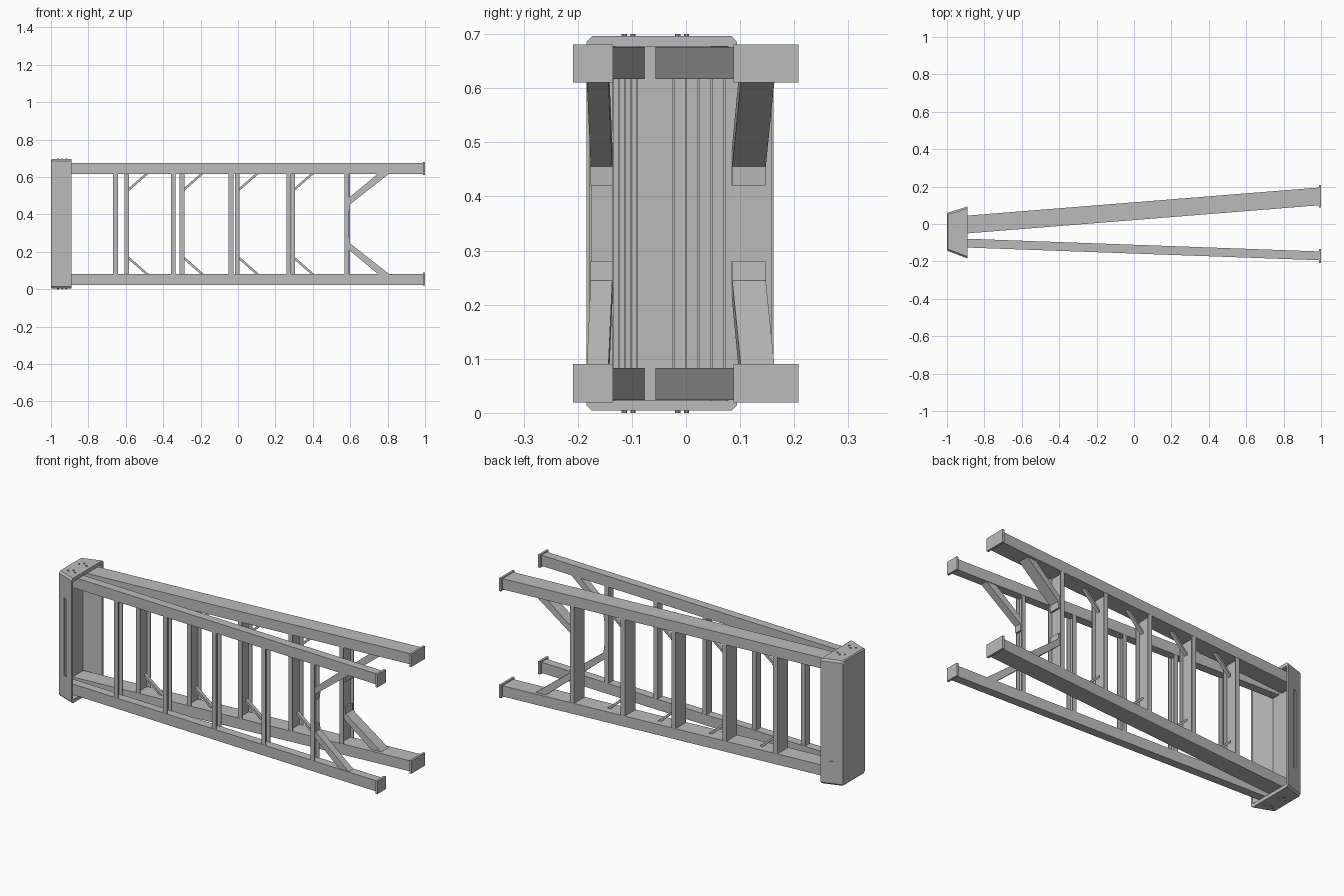
import bpy, bmesh, math
from mathutils import Matrix, Vector

cube = bpy.data.objects.get("Cube")
if cube:
    bpy.data.objects.remove(cube, do_unlink=True)

HEIGHT = 0.70
RAIL_LOW, RAIL_HIGH = 0.024, 0.083

metal = bpy.data.materials.new("light grey metal")
metal.use_nodes = True
grey = (0.5, 0.5, 0.5, 1)
metal.diffuse_color = grey
metal.node_tree.nodes["Principled BSDF"].inputs["Base Color"].default_value = grey


def finish(name, bm):
    bmesh.ops.recalc_face_normals(bm, faces=bm.faces)
    mesh = bpy.data.meshes.new(name)
    bm.to_mesh(mesh)
    bm.free()
    mesh.materials.append(metal)
    obj = bpy.data.objects.new(name, mesh)
    bpy.context.collection.objects.link(obj)
    return obj


def prism(name, start, end):
    """Solid between two matching outlines."""
    bm = bmesh.new()
    a = [bm.verts.new(p) for p in start]
    b = [bm.verts.new(p) for p in end]
    bm.faces.new(a)
    bm.faces.new(b)
    for i in range(len(a)):
        j = (i + 1) % len(a)
        bm.faces.new((a[i], a[j], b[j], b[i]))
    return finish(name, bm)


def upright(name, outline, z0, z1):
    return prism(name, [(x, y, z0) for x, y in outline], [(x, y, z1) for x, y in outline])


def box(name, x0, x1, y0, y1, z0, z1):
    return upright(name, [(x0, y0), (x1, y0), (x1, y1), (x0, y1)], z0, z1)


def both_sides(z0, z1):
    """Lower span and its mirror at the upper side."""
    return (("lower", z0, z1), ("upper", HEIGHT - z1, HEIGHT - z0))


def channel(name, x, y0, y1, depth=0.025, wall=0.004):
    """Tread plate with two lips pointing towards the feet."""
    x0, xw, x1 = x - depth / 2, x - depth / 2 + wall, x + depth / 2
    outline = [(x0, y0), (x1, y0), (x1, y0 + wall), (xw, y0 + wall),
               (xw, y1 - wall), (x1, y1 - wall), (x1, y1), (x0, y1)]
    upright(name, outline, RAIL_HIGH - 0.002, HEIGHT - RAIL_HIGH + 0.002)


def brace(name, profile, slope, centre, half):
    """Diagonal brace following the lean of its rails, on both sides."""
    for side in ("lower", "upper"):
        pts = [(x, z if side == "upper" else HEIGHT - z) for x, z in profile]
        prism(f"{side}_{name}",
              [(x, centre + slope * x - half, z) for x, z in pts],
              [(x, centre + slope * x + half, z) for x, z in pts])


# Two ladder frames: rails, feet, treads and large end braces
# name, centre y at x = 0, slope, half depth, foot y range, first tread, spacing, brace half
FRAMES = (
    ("rear", 0.0685, 0.0798, 0.0475, (0.088, 0.208), -0.594, 0.295, 0.031),
    ("front", -0.1345, -0.036, 0.0235, (-0.209, -0.135), -0.655, 0.309, 0.02),
)
BIG_BRACE = [(0.588, 0.42), (0.598, 0.42), (0.60, 0.455), (0.81, 0.62), (0.75, 0.62), (0.588, 0.485)]

for name, mid, slope, half, foot, first, gap, brace_half in FRAMES:
    def y_at(x):
        return mid + slope * x

    xa, xb = -0.975, 0.99
    outline = [(xa, y_at(xa) - half), (xb, y_at(xb) - half),
               (xb, y_at(xb) + half), (xa, y_at(xa) + half)]
    for side, z0, z1 in both_sides(RAIL_LOW, RAIL_HIGH):
        upright(f"{side}_{name}_rail", outline, z0, z1)
    for side, z0, z1 in both_sides(0.019, 0.09):
        box(f"{side}_{name}_foot", 0.988, 1.0, foot[0], foot[1], z0, z1)

    for i in range(5):
        x = first + gap * i
        y = y_at(x)
        channel(f"{name}_tread_{i + 1}", x, y - half + 0.001, y + half - 0.001)
        # Slim tread braces on the wide steps
        if name == "rear" and i < 4:
            r = x + 0.01
            slim = [(r, 0.525), (r + 0.108, 0.62), (r + 0.09, 0.62), (r, 0.541)]
            brace(f"tread_brace_{i + 1}", slim, slope, mid, 0.01)
    brace(f"{name}_end_brace", BIG_BRACE, slope, mid, brace_half)


# Hollow flared top cap, open towards the feet
def cap_ring(bm, x, y0, y1, z0, c):
    z1 = HEIGHT - z0
    pts = [(y0 + c, z0), (y1 - c, z0), (y1, z0 + c), (y1, z1 - c),
           (y1 - c, z1), (y0 + c, z1), (y0, z1 - c), (y0, z0 + c)]
    return [bm.verts.new((x, y, z)) for y, z in pts]


bm = bmesh.new()
rings = [cap_ring(bm, *r) for r in (
    (-1.0, -0.138, 0.054, 0.010, 0.010),
    (-0.995, -0.144, 0.060, 0.004, 0.010),
    (-0.89, -0.184, 0.094, 0.004, 0.010),
    (-0.89, -0.172, 0.082, 0.023, 0.004),
    (-0.985, -0.135, 0.050, 0.023, 0.004))]
for a, b in zip(rings, rings[1:]):
    for i in range(8):
        j = (i + 1) % 8
        bm.faces.new((a[i], a[j], b[j], b[i]))
bm.faces.new(rings[0])
bm.faces.new(rings[-1])
cap = finish("top_cap", bm)

# Long shallow slots on the two flared sides of the cap
for side, y, lean in (("rear", 0.077, 0.313), ("front", -0.164, -0.364)):
    bm = bmesh.new()
    place = (Matrix.Translation((-0.945, y, HEIGHT / 2))
             @ Matrix.Rotation(lean, 4, "Z") @ Matrix.Diagonal((0.022, 0.012, 0.43, 1)))
    bmesh.ops.create_cube(bm, size=1, matrix=place)
    cutter = finish(f"{side}_slot_cutter", bm)
    cutter.hide_render = True
    cutter.hide_viewport = True
    cut = cap.modifiers.new(f"{side}_slot", "BOOLEAN")
    cut.operation = "DIFFERENCE"
    cut.object = cutter
    cut.solver = "EXACT"

# Rivets through the ends of the cap into the rails
for frame, y in (("rear", -0.007), ("front", -0.106)):
    for side, z0, z1 in both_sides(0.0, 0.006):
        for k, (dx, dy) in enumerate(((-0.022, -0.008), (0.0, 0.008), (0.022, -0.008))):
            bm = bmesh.new()
            bmesh.ops.create_cone(bm, cap_ends=True, segments=10, radius1=0.005, radius2=0.005,
                                  depth=z1 - z0,
                                  matrix=Matrix.Translation((-0.94 + dx, y + dy, (z0 + z1) / 2)))
            finish(f"{side}_{frame}_rivet_{k + 1}", bm)
